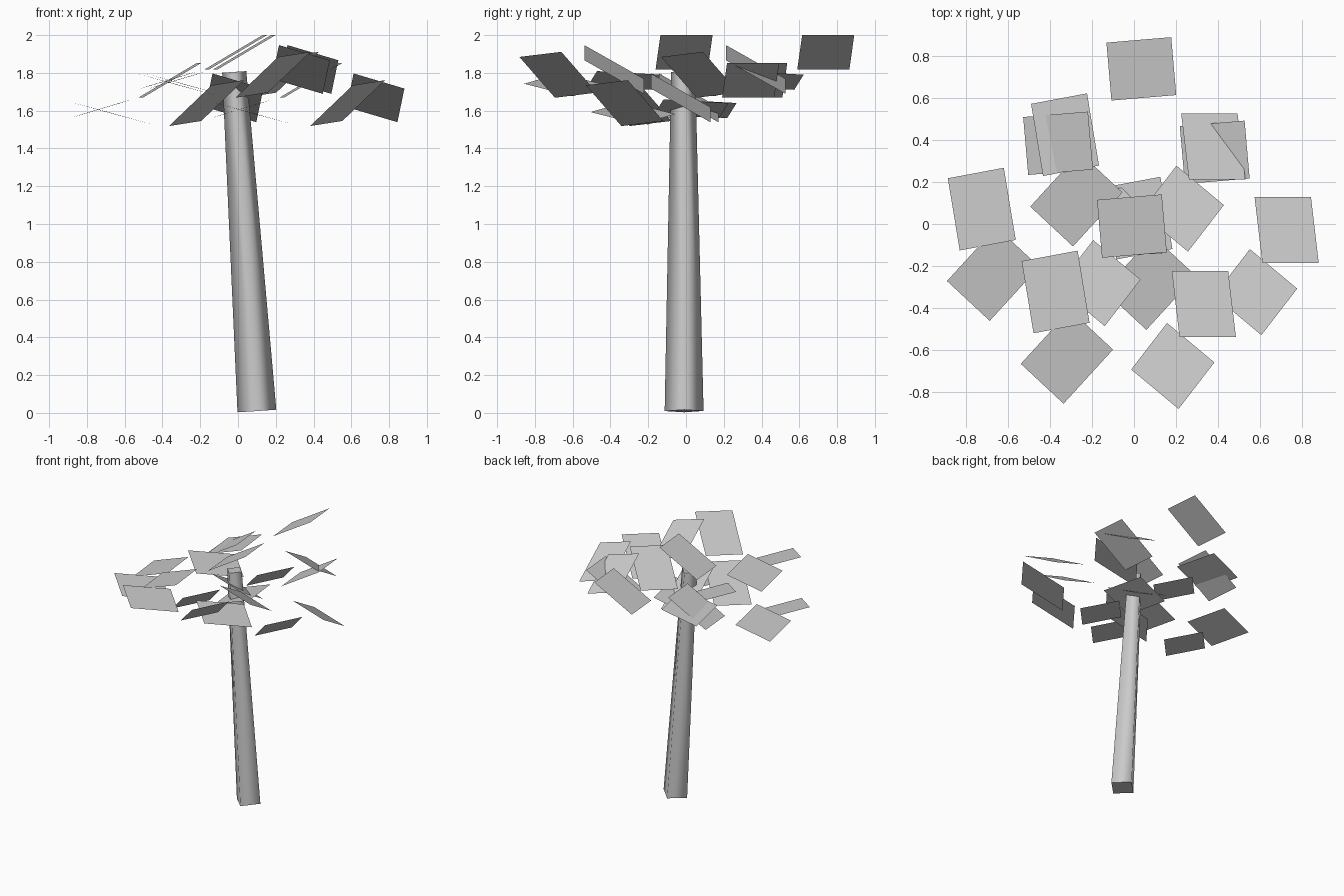
import bpy, bmesh
from mathutils import Vector

cube = bpy.data.objects.get("Cube")
if cube:
    bpy.data.objects.remove(cube)


def make_material(name, value):
    mat = bpy.data.materials.new(name)
    mat.use_nodes = True
    colour = (value, value, value, 1)
    mat.diffuse_color = colour
    mat.node_tree.nodes["Principled BSDF"].inputs["Base Color"].default_value = colour
    return mat


GREY = make_material("plain grey", 0.6)


def finish(name, bm):
    mesh = bpy.data.meshes.new(name)
    bm.to_mesh(mesh)
    bm.free()
    mesh.materials.append(GREY)
    obj = bpy.data.objects.new(name, mesh)
    bpy.context.collection.objects.link(obj)
    return obj


# Leaning four-sided trunk, tapered, with its corners on the x and y directions
bottom, top = Vector((0.1, -0.01, 0.01)), Vector((-0.02, -0.015, 1.805))
axis = top - bottom
bm = bmesh.new()
bmesh.ops.create_cone(bm, cap_ends=True, segments=4, radius1=0.103, radius2=0.064,
                      depth=axis.length)
for f in bm.faces:
    f.smooth = abs(f.normal.z) < 0.5
bm.edges.ensure_lookup_table()
for e in bm.edges:
    e.smooth = all(f.smooth for f in e.link_faces)
trunk = finish("trunk", bm)
trunk.location = (bottom + top) / 2
trunk.rotation_mode = "QUATERNION"
trunk.rotation_quaternion = Vector((0, 0, 1)).rotation_difference(axis)

# Each leaf cluster repeats one flat card four times in the same pattern
PATTERN = [(0, 0, 0), (0.395, 0.352, -0.15), (0.045, 0.75, 0), (-0.352, 0.395, -0.15)]


def leaf_cluster(name, centre, long_side, short_side):
    u, v = Vector(long_side) / 2, Vector(short_side) / 2
    bm = bmesh.new()
    for offset in PATTERN:
        c = Vector(centre) + Vector(offset)
        face = bm.faces.new([bm.verts.new(p) for p in
                             (c - u - v, c + u - v, c + u + v, c - u + v)])
        face.normal_update()
        if face.normal.z < 0:
            face.normal_flip()
    return finish(name, bm)


leaf_cluster("front_leaves", (0.185, -0.677, 1.79), (0.226, -0.188, 0.216), (0.171, 0.222, 0.027))
leaf_cluster("left_leaves", (0.333, -0.381, 1.818), (0.037, -0.315, 0.178), (0.269, 0, -0.08))
leaf_cluster("back_leaves", (-0.01, -0.01, 1.91), (0.309, 0.026, 0.183), (0.024, -0.276, 0))
leaf_cluster("right_leaves", (-0.374, -0.324, 1.76), (0.057, -0.344, 0.019), (0.267, 0.05, 0.08))
leaf_cluster("front_right_leaves", (-0.32, -0.633, 1.737), (0.236, 0.258, -0.066), (0.204, -0.19, -0.055))
